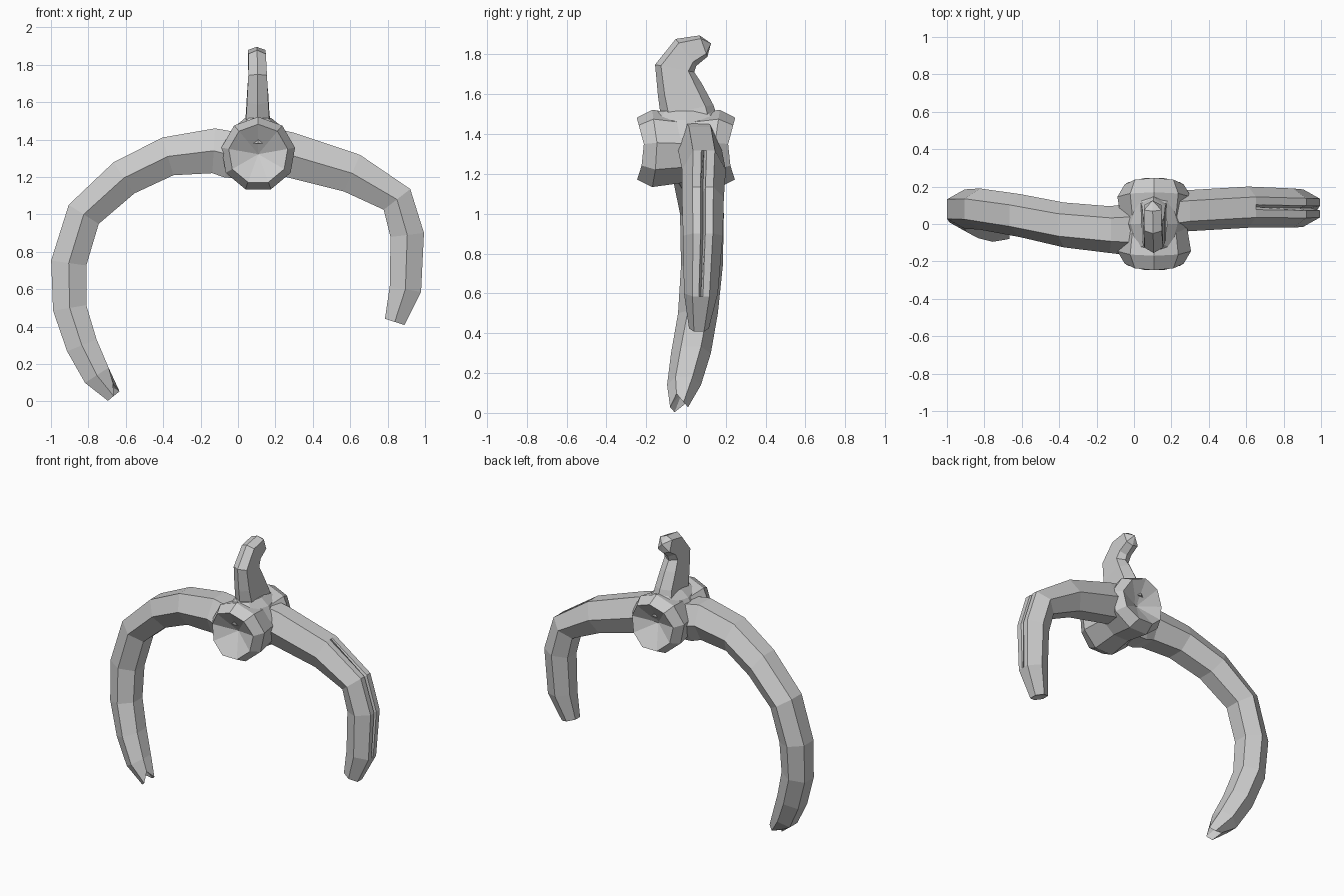
import bpy, bmesh, math
from mathutils import Vector

cube = bpy.data.objects.get("Cube")
if cube:
    bpy.data.objects.remove(cube, do_unlink=True)

grey = bpy.data.materials.new("plain grey")
grey.use_nodes = True
GREY = (0.6, 0.6, 0.6, 1)
grey.diffuse_color = GREY
grey.node_tree.nodes["Principled BSDF"].inputs["Base Color"].default_value = GREY


def loft(name, rings, start, end):
    """Skin equal rings of points and close each end with a fan to a centre point."""
    bm = bmesh.new()
    loops = [[bm.verts.new(p) for p in ring] for ring in rings]
    n = len(loops[0])
    for a, b in zip(loops, loops[1:]):
        for i in range(n):
            j = (i + 1) % n
            bm.faces.new((a[i], a[j], b[j], b[i]))
    for loop, centre in ((loops[0], start), (loops[-1], end)):
        c = bm.verts.new(centre)
        for i in range(n):
            bm.faces.new((loop[i], loop[(i + 1) % n], c))
    bmesh.ops.recalc_face_normals(bm, faces=bm.faces)
    mesh = bpy.data.meshes.new(name)
    bm.to_mesh(mesh)
    bm.free()
    mesh.materials.append(grey)
    obj = bpy.data.objects.new(name, mesh)
    bpy.context.collection.objects.link(obj)


def sweep(name, stations, side, section, cap=0.0, jag=0.0, groove=()):
    """Stations are (x, y, z, in-plane radius, sideways radius)."""
    side = Vector(side)
    pts = [Vector(s[:3]) for s in stations]
    rings = []
    for i, s in enumerate(stations):
        before = pts[i] - pts[max(i - 1, 0)]
        after = pts[min(i + 1, len(pts) - 1)] - pts[i]
        t = (before.normalized() + after.normalized()).normalized()
        n = side.cross(t).normalized()
        ring = [pts[i] + n * u * s[3] + side * v * s[4] for u, v in section]
        if i in groove:
            ring[0] -= n * 0.05
        if i == len(pts) - 1 and jag:
            ring = [p + t * (jag if k % 3 else -jag) for k, p in enumerate(ring)]
        rings.append(ring)
    loft(name, rings, pts[0], pts[-1] + t * cap)


# Spool-shaped hub with dished ends
HUB = Vector((0.108, 0, 1.322))
SIDES = 9
profile = [(0.16, -0.247), (0.2, -0.17), (0.175, 0), (0.2, 0.17), (0.16, 0.247)]
hub_rings = []
for r, y in profile:
    ring = []
    for k in range(SIDES):
        a = math.tau * k / SIDES
        notch = 1 - 0.15 * abs(math.sin(a)) ** 3
        ring.append(HUB + Vector((r * math.sin(a), y * notch, r * math.cos(a))))
    hub_rings.append(ring)
loft("hub", hub_rings, HUB + Vector((0, -0.15, 0)), HUB + Vector((0, 0.15, 0)))

# Hexagonal arm section, with flat faces outward and inward
hexagon = [(1, 0.5), (0, 1), (-1, 0.5), (-1, -0.5), (0, -1), (1, -0.5)]
split_hexagon = [(1, 0), (1, 0.12)] + hexagon[:1] + hexagon[1:] + [(1, -0.12)]

# Long right arm with a forked tip
right_arm = [
    (0.08, -0.02, 1.31, 0.12, 0.13), (-0.05, -0.03, 1.32, 0.125, 0.135),
    (-0.13, -0.03, 1.34, 0.12, 0.125), (-0.375, -0.005, 1.31, 0.105, 0.12),
    (-0.61, 0.045, 1.195, 0.1, 0.115), (-0.825, 0.08, 1.0, 0.095, 0.11),
    (-0.905, 0.08, 0.74, 0.095, 0.105), (-0.9, 0.06, 0.5, 0.09, 0.1),
    (-0.835, 0.025, 0.3, 0.085, 0.1), (-0.755, -0.01, 0.14, 0.075, 0.085),
    (-0.682, -0.03, 0.05, 0.04, 0.045),
]
sweep("right_arm", right_arm, (0, 1, 0), hexagon, cap=-0.08, jag=0.028)

# Short left arm with a narrow slit along its outer face
left_arm = [
    (0.1, 0.05, 1.36, 0.12, 0.12), (0.27, 0.07, 1.32, 0.12, 0.11),
    (0.61, 0.09, 1.22, 0.107, 0.11), (0.85, 0.085, 1.08, 0.09, 0.105),
    (0.905, 0.085, 0.89, 0.09, 0.1), (0.895, 0.075, 0.6, 0.085, 0.085),
    (0.838, 0.065, 0.425, 0.055, 0.05),
]
sweep("left_arm", left_arm, (0, -1, 0), split_hexagon, cap=-0.01, groove=(3, 4))

# Curved horn rising from the hub and bending backward
blade = [(1, 0), (0.7, 1), (-0.7, 1), (-1, 0), (-0.7, -1), (0.7, -1)]
horn = [
    (0.105, 0.01, 1.44, 0.16, 0.075), (0.105, 0.005, 1.52, 0.135, 0.063),
    (0.105, -0.03, 1.62, 0.115, 0.057), (0.105, -0.057, 1.73, 0.1, 0.05),
    (0.102, 0.0, 1.81, 0.085, 0.047), (0.1, 0.088, 1.842, 0.057, 0.046),
]
sweep("horn", horn, (1, 0, 0), blade, cap=0.04)

# Low collar around the horn base
collar = []
for z, rx, ry in ((1.38, 0.17, 0.2), (1.47, 0.125, 0.19), (1.515, 0.07, 0.15)):
    collar.append([Vector((0.108 + rx * math.sin(math.tau * k / 8),
                           ry * math.cos(math.tau * k / 8), z)) for k in range(8)])
loft("horn_collar", collar, Vector((0.108, 0, 1.38)), Vector((0.108, 0, 1.52)))
